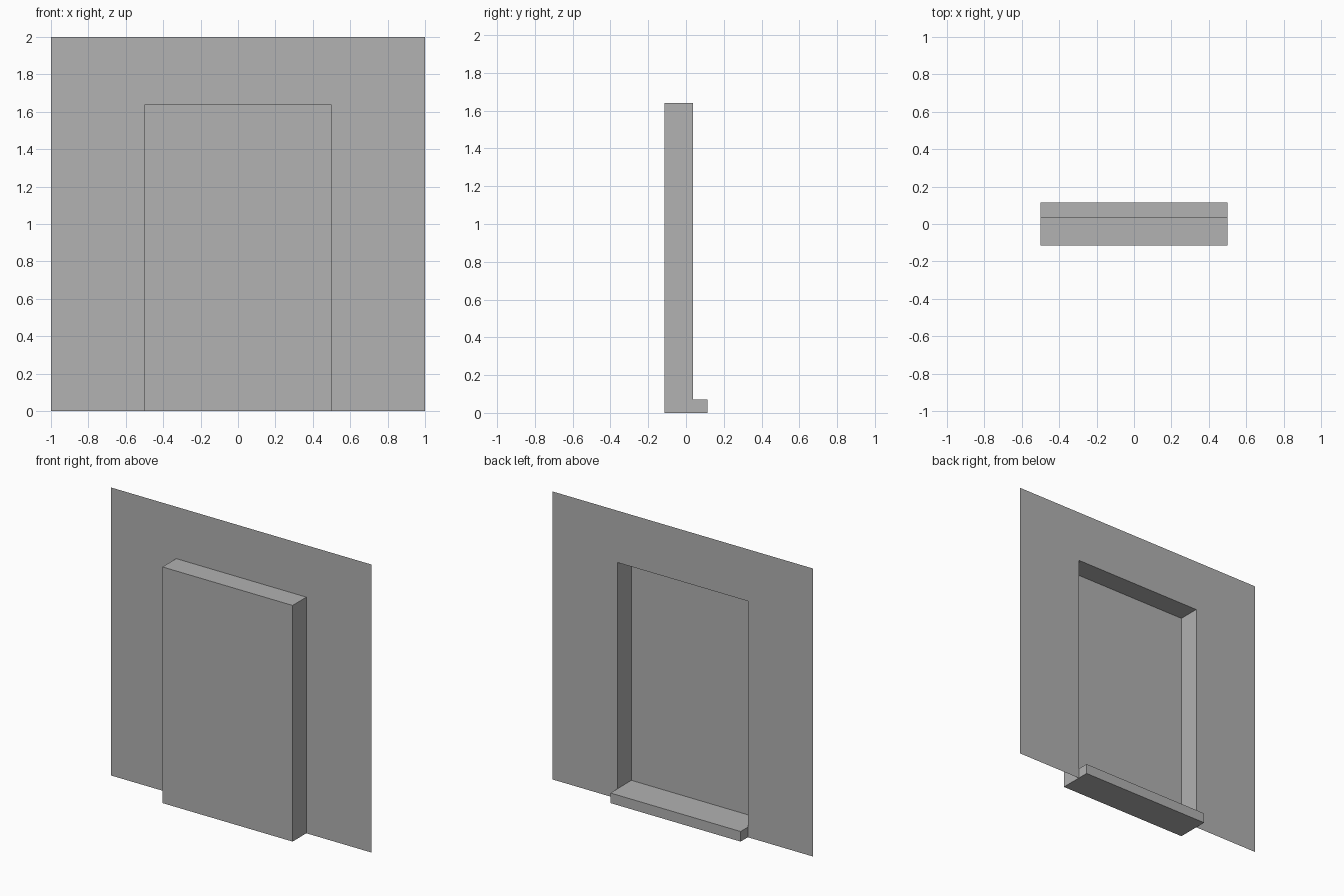
import bpy

if "Cube" in bpy.data.objects:
    bpy.data.objects.remove(bpy.data.objects["Cube"])

# Key dimensions
W, H = 1.0, 2.0             # wall half width, height
OW, OH = 0.5, 1.64          # opening half width, height
FRONT, WALL, BACK = -0.115, 0.036, 0.115
STEP = 0.07                 # sill height

grey = bpy.data.materials.new("plain_grey")
grey.diffuse_color = (0.445, 0.445, 0.445, 1)
grey.use_nodes = True
grey.node_tree.nodes["Principled BSDF"].inputs["Base Color"].default_value = grey.diffuse_color


def make(name, verts, faces):
    mesh = bpy.data.meshes.new(name)
    mesh.from_pydata(verts, [], faces)
    mesh.materials.append(grey)
    obj = bpy.data.objects.new(name, mesh)
    bpy.context.collection.objects.link(obj)
    return obj


# Thin wall sheet with a doorway cut up from its bottom edge
outline = [(-W, 0), (-W, H), (W, H), (W, 0), (OW, 0), (OW, OH), (-OW, OH), (-OW, 0)]
make("wall", [(x, WALL, z) for x, z in outline],
     [(0, 1, 6, 7), (1, 2, 5, 6), (2, 3, 4, 5)])

# Recess: side and top reveals running from the wall to the door panel
arch = [(-OW, 0), (-OW, OH), (OW, OH), (OW, 0)]
make("door_recess", [(x, y, z) for y in (WALL, FRONT) for x, z in arch],
     [(i, i + 1, i + 5, i + 4) for i in range(3)])

# Flat door panel closing the recess
make("door_panel", [(x, FRONT, z) for x, z in arch], [(0, 1, 2, 3)])

# Doorstep: full-depth top and bottom, ends only where it sticks out of the wall
section = [(FRONT, 0), (WALL, 0), (BACK, 0), (BACK, STEP), (WALL, STEP), (FRONT, STEP)]
n = len(section)
make("doorstep", [(x, y, z) for x in (-OW, OW) for y, z in section],
     [(i, i + 1, i + 1 + n, i + n) for i in range(n - 1)]
     + [(1, 4, 3, 2), (1 + n, 2 + n, 3 + n, 4 + n)])
